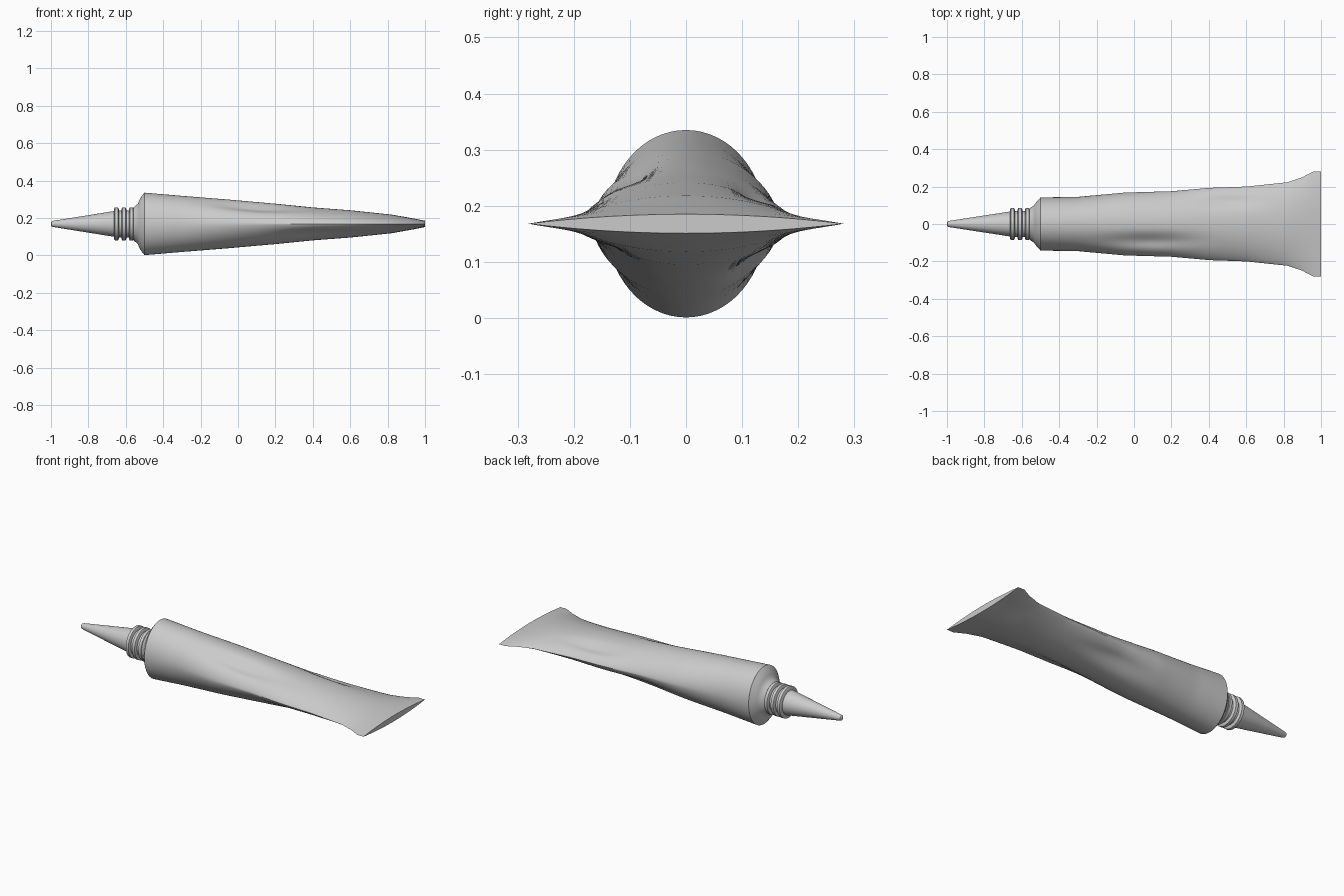
import bpy
import bmesh
import math

if "Cube" in bpy.data.objects:
    bpy.data.objects.remove(bpy.data.objects["Cube"], do_unlink=True)

AXIS_Z = 0.168

metal = bpy.data.materials.new("light grey")
metal.use_nodes = True
GREY = (0.6, 0.6, 0.6, 1)
metal.diffuse_color = GREY
metal.node_tree.nodes["Principled BSDF"].inputs["Base Color"].default_value = GREY


def refine(stations, step):
    """Insert evenly spaced sections between the given ones."""
    out = []
    for a, b in zip(stations, stations[1:]):
        n = max(1, round((b[0] - a[0]) / step))
        out += [[p + (q - p) * i / n for p, q in zip(a, b)] for i in range(n)]
    return out + [stations[-1]]


def loft(name, stations, sides, dents=()):
    """Join cross-sections (x, half width, half height, edge pinch) along x."""
    bm = bmesh.new()
    rings = []
    for x, w, h, pinch in stations:
        ring = []
        for i in range(sides):
            t = 2 * math.pi * i / sides
            y, s = w * math.cos(t), math.sin(t)
            z = h * s * abs(s) ** pinch
            # Soft dents pressed into the upper or lower side
            for dx, dy, length, width, depth, side in dents:
                if s * side > 0.01:
                    fall = ((x - dx) / length) ** 2 + ((y - dy) / width) ** 2
                    z -= side * min(depth * math.exp(-fall), abs(z) * 0.6)
            ring.append(bm.verts.new((x, y, z + AXIS_Z)))
        rings.append(ring)
    for a, b in zip(rings, rings[1:]):
        for i in range(sides):
            j = (i + 1) % sides
            bm.faces.new((a[i], a[j], b[j], b[i]))
    bm.faces.new(rings[0])
    bm.faces.new(rings[-1])
    bmesh.ops.recalc_face_normals(bm, faces=bm.faces)
    mesh = bpy.data.meshes.new(name)
    bm.to_mesh(mesh)
    bm.free()
    obj = bpy.data.objects.new(name, mesh)
    bpy.context.collection.objects.link(obj)
    mesh.materials.append(metal)
    bpy.ops.object.select_all(action="DESELECT")
    obj.select_set(True)
    bpy.context.view_layer.objects.active = obj
    bpy.ops.object.shade_smooth_by_angle(angle=math.radians(32))


# Squeezed body, round at the shoulder and flattened at the crimped end
body = [
    (-0.5, 0.142, 0.167, 0), (-0.3, 0.145, 0.15, 0.05), (-0.05, 0.168, 0.13, 0.2),
    (0.2, 0.175, 0.108, 0.4), (0.4, 0.193, 0.088, 0.5), (0.6, 0.2, 0.073, 0.6),
    (0.82, 0.223, 0.05, 0.7), (0.9, 0.25, 0.036, 0.85), (0.96, 0.281, 0.025, 1),
    (1.0, 0.281, 0.017, 1),
]
dents = [
    (0.08, -0.09, 0.22, 0.035, 0.022, 1),
    (0.5, 0.12, 0.15, 0.03, 0.016, 1),
    (0.2, 0.12, 0.2, 0.035, 0.016, -1),
    (0.4, -0.13, 0.22, 0.035, 0.014, -1),
]
loft("tube_body", refine(body, 0.03), 64, dents)

# Stepped shoulder
loft("shoulder", [(-0.56, 0.082, 0.088, 0), (-0.55, 0.09, 0.095, 0),
                  (-0.535, 0.1, 0.108, 0), (-0.53, 0.108, 0.122, 0),
                  (-0.518, 0.122, 0.144, 0), (-0.5, 0.142, 0.167, 0)], 48)

# Threaded neck
loft("neck", [(-0.66, 0.07, 0.072, 0), (-0.55, 0.07, 0.072, 0)], 48)
for n in range(3):
    x = -0.65 + 0.04 * n
    loft(f"neck_ring_{n + 1}", [(x + dx, r - 0.003, r, 0) for dx, r in (
        (-0.013, 0.08), (-0.008, 0.089), (0.008, 0.089), (0.013, 0.08))], 48)

# Tapered nozzle with a rounded tip
loft("nozzle", [(-1.0, 0.008, 0.008, 0), (-0.996, 0.014, 0.014, 0),
                (-0.985, 0.017, 0.017, 0), (-0.655, 0.068, 0.07, 0)], 40)
